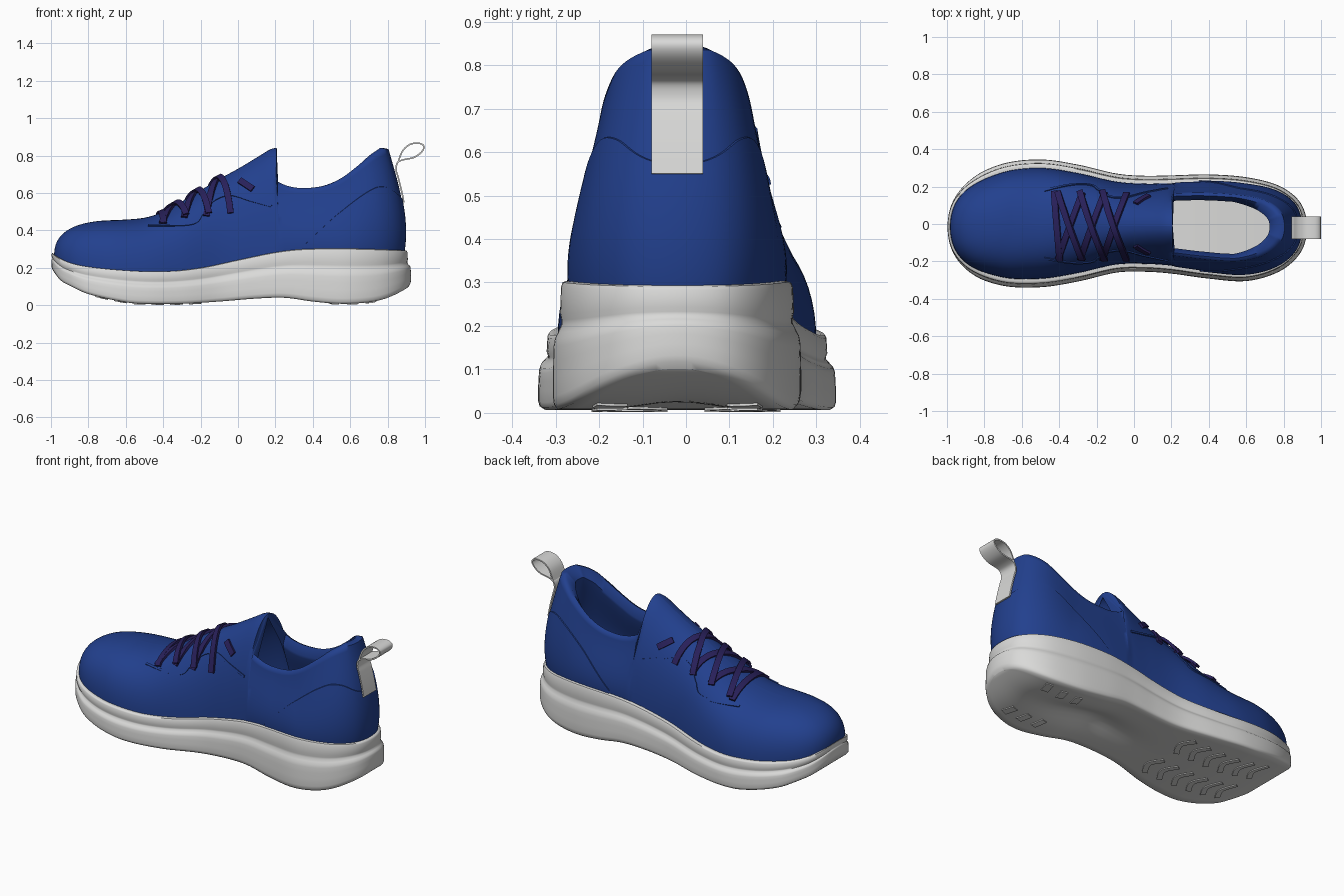
import bpy, bmesh, math
from mathutils import Vector as V
from mathutils.bvhtree import BVHTree

if "Cube" in bpy.data.objects:
    bpy.data.objects.remove(bpy.data.objects["Cube"])

def material(name, rgb):
    m = bpy.data.materials.new(name)
    m.diffuse_color = (*rgb, 1)
    m.use_nodes = True
    m.node_tree.nodes["Principled BSDF"].inputs["Base Color"].default_value = m.diffuse_color
    return m

BLUE = material("knit blue", (0.016, 0.051, 0.27))
GREY = material("foam grey", (0.70, 0.70, 0.69))
PURPLE = material("lace purple", (0.021, 0.014, 0.10))
UP = V((0, 0, 1))

def finish(bm, name, mat, angle=40, recalc=False):
    if recalc:
        bmesh.ops.recalc_face_normals(bm, faces=bm.faces)
    me = bpy.data.meshes.new(name)
    bm.to_mesh(me)
    me.materials.append(mat)
    ob = bpy.data.objects.new(name, me)
    bpy.context.collection.objects.link(ob)
    bpy.ops.object.select_all(action='DESELECT')
    ob.select_set(True)
    bpy.context.view_layer.objects.active = ob
    bpy.ops.object.shade_smooth_by_angle(angle=math.radians(angle))
    return ob

def spline(pts, sub, closed):
    pts = [V(p) for p in pts]
    n, out = len(pts), []
    at = (lambda k: pts[k % n]) if closed else (lambda k: pts[min(max(k, 0), n - 1)])
    for i in range(n if closed else n - 1):
        a, b, c, d = (at(i + k) for k in (-1, 0, 1, 2))
        for s in range(sub):
            t = s / sub
            out.append(0.5 * (2*b + (c-a)*t + (2*a-5*b+4*c-d)*t*t + (3*b-a-3*c+d)*t**3))
    return out if closed else out + [pts[-1]]

def curve(pts, x):
    """Smooth height lookup through (x, z) points."""
    if x <= pts[0][0]: return pts[0][1]
    if x >= pts[-1][0]: return pts[-1][1]
    k = max(i for i, p in enumerate(pts[:-1]) if p[0] <= x)
    def slope(i):
        a, b = pts[max(i-1, 0)], pts[min(i+1, len(pts)-1)]
        return (b[1]-a[1]) / (b[0]-a[0])
    h = pts[k+1][0] - pts[k][0]
    t = (x - pts[k][0]) / h
    return ((2*t**3-3*t*t+1)*pts[k][1] + (t**3-2*t*t+t)*h*slope(k)
            + (3*t*t-2*t**3)*pts[k+1][1] + (t**3-t*t)*h*slope(k+1))

def clamp(t): return min(max(t, 0), 1)

# plan outline, heel to toe along +y, then back along -y
xs = [.875, .77, .60, .40, .20, .05, -.1, -.3, -.5, -.7, -.87, -.965]
left = [.10, .185, .23, .245, .24, .238, .25, .295, .322, .30, .22, .115]
right = [-.14, -.235, -.285, -.272, -.245, -.235, -.24, -.285, -.315, -.308, -.245, -.145]
outline = ([(.905, -.02, 0)] + [(x, y, 0) for x, y in zip(xs, left)] + [(-.994, -.015, 0)]
           + [(x, y, 0) for x, y in reversed(list(zip(xs, right)))])
RIM = spline(outline, 8, True)
N = len(RIM)
NOR = [(RIM[(i+1) % N] - RIM[i-1]).cross(UP).normalized() for i in range(N)]

# side-view heights
SOLE_TOP = [(-1, .29), (-.97, .262), (-.9, .228), (-.8, .206), (-.6, .186), (-.4, .18), (-.2, .2),
            (0, .242), (.2, .283), (.35, .3), (.6, .303), (.93, .292)]
SOLE_LOW = [(-1, .20), (-.95, .135), (-.9, .105), (-.8, .06), (-.6, .016), (-.5, .008), (-.3, .008),
            (-.1, .02), (.1, .036), (.25, .04), (.4, .02), (.55, .008), (.7, .016), (.8, .04), (.9, .09), (.93, .12)]
RIDGE = [(-.65, .455), (-.5, .468), (-.4, .50), (-.3, .555), (-.2, .615), (-.1, .675), (0, .73),
         (.1, .79), (.17, .835), (.2, .842)]
COLLAR = [(.2, .66), (.25, .635), (.33, .62), (.45, .63), (.55, .67), (.65, .74), (.72, .795), (.79, .835)]

# sole: stacked rings with a rim, a soft ledge and a flared base
def flare(x): return (.02 + .003 * math.exp(-((x+.5)/.3)**2)) * clamp((x+1.02)/.2)
def recess(x, y):
    return .045 * math.exp(-((y+.02)/.09)**2) * math.exp(-((x-.35)/.28)**2)
LEVELS = [(-.012, 0, 0), (-.003, 0, .01), (.001, 0, .05), (.003, 0, .25), (0, 0, .30), (-.002, .1, .34),
          (-.001, .45, .40), (.0, .75, .45), (.0, .9, .51), (0, .95, .62), (0, 1, .75), (0, 1, .90), (-.003, 1, .965),
          (-.012, 1, 1)]
bm = bmesh.new()
rows = []
for off, fl, frac in LEVELS:
    row = []
    for p, n in zip(RIM, NOR):
        q = p + n * (off + fl * flare(p.x))
        a, b = curve(SOLE_TOP, q.x), curve(SOLE_LOW, q.x)
        row.append(bm.verts.new((q.x, q.y, a + (b-a)*frac)))
    rows.append(row)
for a, b in zip(rows, rows[1:]):
    for i in range(N):
        j = (i+1) % N
        bm.faces.new((a[i], a[j], b[j], b[i]))
K = 14
for ring, low in ((rows[0], False), (rows[-1], True)):
    strips = []
    for i in range(N//2 + 1):
        a, b = ring[i], ring[-i]
        s = [a]
        for k in range(1, K):
            c = a.co.lerp(b.co, k/K)
            if i in (0, N//2):
                break
            if low: c.z += recess(c.x, c.y)
            s.append(bm.verts.new(c))
        strips.append(s + [b] if len(s) == K else [a]*(K+1))
    for s, t in zip(strips, strips[1:]):
        for k in range(K):
            f = list(dict.fromkeys((s[k], t[k], t[k+1], s[k+1])))
            if len(f) > 2: bm.faces.new(f)
bmesh.ops.recalc_face_normals(bm, faces=bm.faces)
sole_tree = BVHTree.FromBMesh(bm)
finish(bm, "sole", GREY, 50)

# upper: each outline point sweeps a curve up to the ridge or to the collar
BASE = [p - n * (.012 + .01*clamp((p.x+.95)/.2)) for p, n in zip(RIM, NOR)]
for p in BASE: p.z = curve(SOLE_TOP, p.x) - .02
def is_arch(i): return RIM[i].x <= .2005
def top(i):
    x = RIM[i].x
    if is_arch(i):
        x = max(x, -.65)
        return V((x + .007*clamp((x-.1)/.1), -.01, curve(RIDGE, x)))
    x = .211 + max(x-.222, 0) / .683 * .594
    return V((x, BASE[i].y * (.75 + .04*clamp((x-.5)/.2)), curve(COLLAR, x)))

def skin(i, u, inner=False, lift=0):
    b, t, n, x = BASE[i], top(i), NOR[i], RIM[i].x
    if inner:
        b = b - n * .028
        t = t - UP * .025 if is_arch(i) else t - n * (.04 + .04*clamp((x-.6)/.3)) - UP * .045
    h = UP * (t.z - b.z)
    if is_arch(i):
        k = clamp((x+.65)/.85)
        flat = V((b.x-t.x, b.y-t.y, 0))
        p, q = b + n*.014*clamp((-.6-x)/.3) + h*(.75-.2*k), t + flat*(.6-.1*k)
    else:
        back = clamp((x-.6)/.25)
        p = b + n*(.018 + .022*back) + h*.35
        q = t + n*(.02 + .018*back) - h*(.35 - .1*back)
    v = 1-u
    return b*v**3 + p*(3*v*v*u) + q*(3*v*u*u) + t*u**3 + n*lift

bm = bmesh.new()
M = 18
cols = []
for i in range(N):
    o = [skin(i, j/M) for j in range(M+1)]
    inn = [skin(i, j/M, True) for j in range(M, -1, -1)]
    mid = (o[-1] + inn[0]) / 2
    if not is_arch(i):
        mid = o[-1].lerp(inn[0], .4) + UP * .025
    cols.append([bm.verts.new(c) for c in o + [mid] + inn])
for i in range(N):
    a, b = cols[i], cols[(i+1) % N]
    for j in range(len(a)-1):
        bm.faces.new((a[j], b[j], b[j+1], a[j+1]))
bmesh.ops.remove_doubles(bm, verts=bm.verts, dist=.0002)
tree = BVHTree.FromBMesh(bm)
finish(bm, "upper", BLUE, 60)

# heel counter: a thin raised panel following the upper
LIMIT = [(.33, .30), (.45, .40), (.6, .51), (.78, .61), (.85, .605), (.905, .55)]
bm = bmesh.new()
cols = []
for k in range(-N//2, N//2):
    if RIM[k].x < .34: continue
    b, t = BASE[k].z, top(k).z
    lim = clamp((curve(LIMIT, RIM[k].x) - b) / (t-b))
    pts = [skin(k, lim*j/12, lift=.005) for j in range(13)] + [skin(k, lim + .004, lift=-.002)]
    cols.append([bm.verts.new(c) for c in pts])
for a, b in zip(cols, cols[1:]):
    for j in range(13):
        bm.faces.new((a[j], b[j], b[j+1], a[j+1]))
finish(bm, "heel_counter", BLUE)

# ribbons laid on a surface: laces, seams, tread and pull tab
def ribbon(bm, hits, width, lift, thick):
    rings = []
    for k, (p, n) in enumerate(hits):
        d = hits[min(k+1, len(hits)-1)][0] - hits[max(k-1, 0)][0]
        s = n.cross(d).normalized() * width/2
        rings.append([bm.verts.new(c) for c in (p+s+n*lift, p-s+n*lift, p-s+n*(lift-thick), p+s+n*(lift-thick))])
    for a, b in zip(rings, rings[1:]):
        for j in range(4):
            bm.faces.new((a[j], a[j-1], b[j-1], b[j]))
    bm.faces.new(rings[0])
    bm.faces.new(rings[-1])

def project(tree, pts, direction):
    hits = []
    for p in pts:
        loc, n, _, _ = tree.ray_cast(V(p) - direction*3, direction)
        if loc: hits.append((loc, n if n.dot(direction) < 0 else -n))
    return hits

def drape(bm, tree, pts, direction, width, lift, thick, sub=12):
    hits = project(tree, spline(pts, sub, False), direction)
    if len(hits) > 1: ribbon(bm, hits, width, lift, thick)

bm = bmesh.new()
for s in (1, -1):
    for k in range(3):
        x = -.405 + k*.118
        drape(bm, tree, [(x, s*.175-.01, 0), (x+.13, -s*.17-.01, 0)], -UP, .034, .018 + .005*s, .014, 16)
    drape(bm, tree, [(.01, 0, .665), (.08, 0, .62)], V((0, s, 0)), .034, .012, .014, 5)
drape(bm, tree, [(-.425, .17, 0), (-.395, -.19, 0)], -UP, .034, .014, .014, 16)
finish(bm, "laces", PURPLE, 40, True)

bm = bmesh.new()
seam = [(-.48, 0, .425), (-.25, 0, .435), (-.19, 0, .49), (-.13, 0, .56), (-.04, 0, .59), (.07, 0, .56), (.18, 0, .53)]
for s in (1, -1):
    drape(bm, tree, seam, V((0, s, 0)), .012, .006, .01)
finish(bm, "eyestay_seams", BLUE, 40, True)

bm = bmesh.new()
for k in range(6):
    x = -.75 + k*.1
    for s in (1, -1):
        drape(bm, sole_tree, [(x, s*.05, 0), (x+.04, s*.13, 0), (x, s*.21, 0)], UP, .03, .005, .01, 5)
for x in (.5, .6, .7):
    for s in (1, -1):
        drape(bm, sole_tree, [(x, s*.12-.02, 0), (x+.02, s*.19-.02, 0)], UP, .04, .005, .01, 5)
finish(bm, "tread", GREY, 40, True)

# pull tab: strip up the heel ending in a teardrop loop
strip = project(tree, [(0, -.02, .55 + .035*k) for k in range(6)], V((-1, 0, 0)))
path = [(p.x + .009, p.z) for p, n in strip]
path += [(.852, .76), (.88, .777), (.94, .79), (.982, .82),
         (.994, .85), (.968, .866), (.92, .86), (.88, .825), (.856, .765)]
pts = spline([(x, -.02, z) for x, z in path], 5, False)
hits = []
for k, p in enumerate(pts):
    d = (pts[min(k+1, len(pts)-1)] - pts[max(k-1, 0)]).normalized()
    hits.append((p, V((d.z, 0, -d.x))))
bm = bmesh.new()
ribbon(bm, hits, .118, .004, .008)
finish(bm, "pull_tab", GREY, 40, True)
